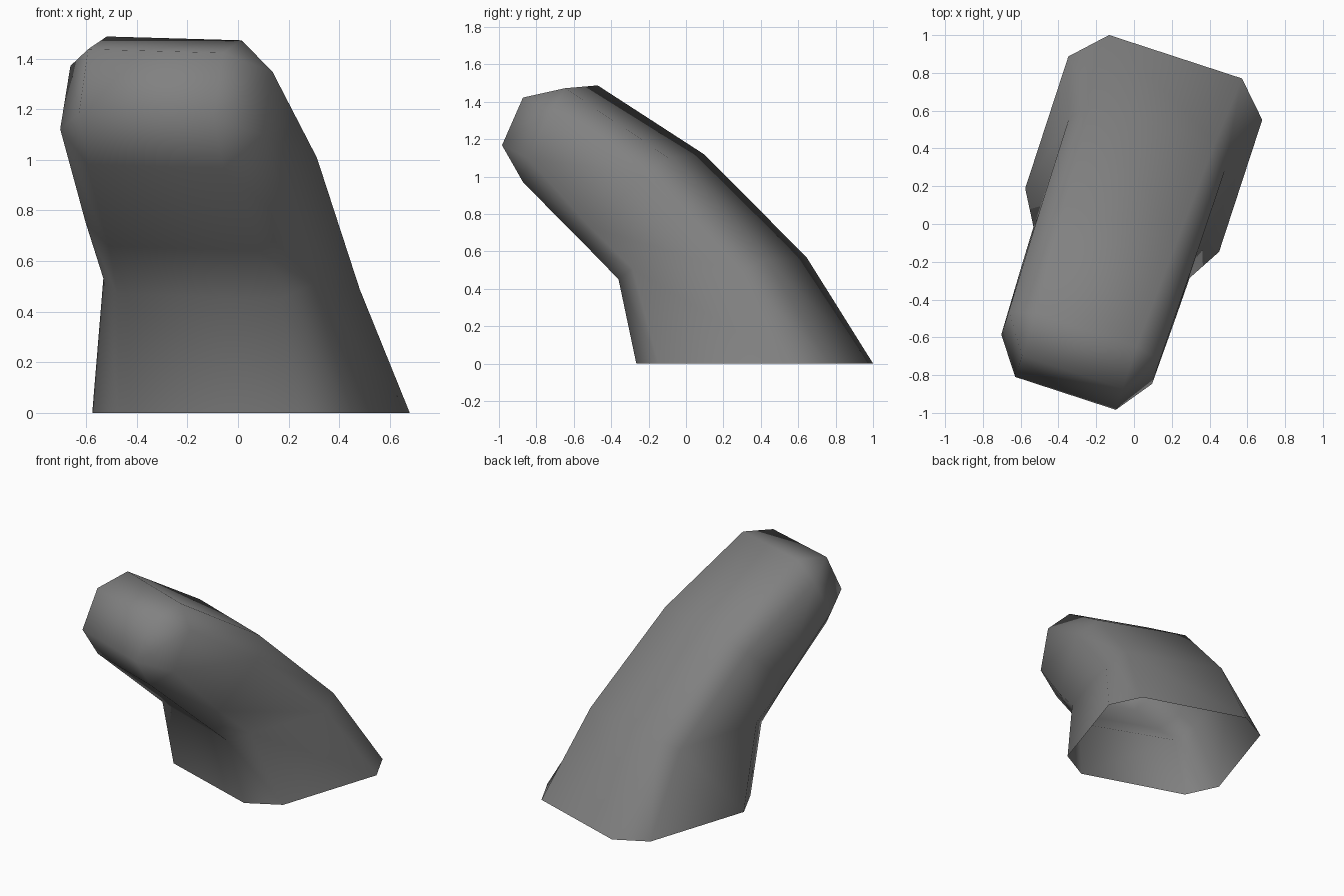
import bpy
import bmesh
import math
from mathutils import Matrix, Vector

old = bpy.data.objects.get("Cube")
if old:
    bpy.data.objects.remove(old, do_unlink=True)

YAW = math.radians(-18.1)      # whole body is turned slightly
CENTRE = -0.066                # sideways offset of the symmetry plane
ROLL = -0.027                  # slight sideways tilt of the upper sections

# Each section: narrow half width, wide half width, tilt,
# then (depth, height) of back, rear side, front side and front
SECTIONS = [
    (0.37, 0.54, 0, [(0.91, 0), (0.735, 0), (0, 0), (-0.18, 0)]),
    (0.34, 0.435, ROLL, [(0.545, 0.56), (0.42, 0.5), (-0.18, 0.52), (-0.29, 0.46)]),
    (0.31, 0.43, ROLL, [(-0.02, 1.11), (-0.11, 1.02), (-0.42, 0.74), (-0.495, 0.65)]),
    (0.28, 0.42, ROLL, [(-0.61, 1.48), (-0.645, 1.36), (-0.775, 1.11), (-0.845, 0.975)]),
]
NOSE = [(-0.847, 1.43), (-0.965, 1.175)]
turn = Matrix.Rotation(YAW, 3, 'Z')
bm = bmesh.new()


def add_point(side, half, tilt, depth, height):
    offset = side * half
    return bm.verts.new(turn @ Vector((CENTRE + offset, depth, height + tilt * offset)))


def add_ring(inner, outer, tilt, points):
    halves = (inner, outer, outer, inner)
    right = [add_point(-1, h, tilt, *p) for h, p in zip(halves, points)]
    left = [add_point(1, h, tilt, *p) for h, p in zip(halves, points)]
    return left + right[::-1]


# Bent eight-sided body, open underneath
rings = [add_ring(*s) for s in SECTIONS]
for low, high in zip(rings, rings[1:]):
    for i in range(8):
        j = (i + 1) % 8
        bm.faces.new((low[i], low[j], high[j], high[i]))

# Chamfered end cap
end = rings[-1]
upper, lower = [[add_point(s, 0.28, ROLL, *p) for s in (1, -1)] for p in NOSE]
bm.faces.new((end[0], end[7], upper[1], upper[0]))
bm.faces.new((upper[0], upper[1], lower[1], lower[0]))
bm.faces.new((lower[0], lower[1], end[4], end[3]))
for k, (top, rear, front, bottom) in enumerate((end[:4], end[:3:-1])):
    bm.faces.new((top, rear, upper[k]))
    bm.faces.new((rear, front, lower[k], upper[k]))
    bm.faces.new((front, bottom, lower[k]))

bmesh.ops.recalc_face_normals(bm, faces=bm.faces)
for face in bm.faces:
    face.smooth = True

mesh = bpy.data.meshes.new("bent_body")
bm.to_mesh(mesh)
bm.free()
body = bpy.data.objects.new("bent_body", mesh)
bpy.context.collection.objects.link(body)

# Plain grey surface
grey = bpy.data.materials.new("plain_grey")
grey.use_nodes = True
colour = (0.22, 0.22, 0.22, 1)
grey.diffuse_color = colour
grey.node_tree.nodes["Principled BSDF"].inputs["Base Color"].default_value = colour
mesh.materials.append(grey)
